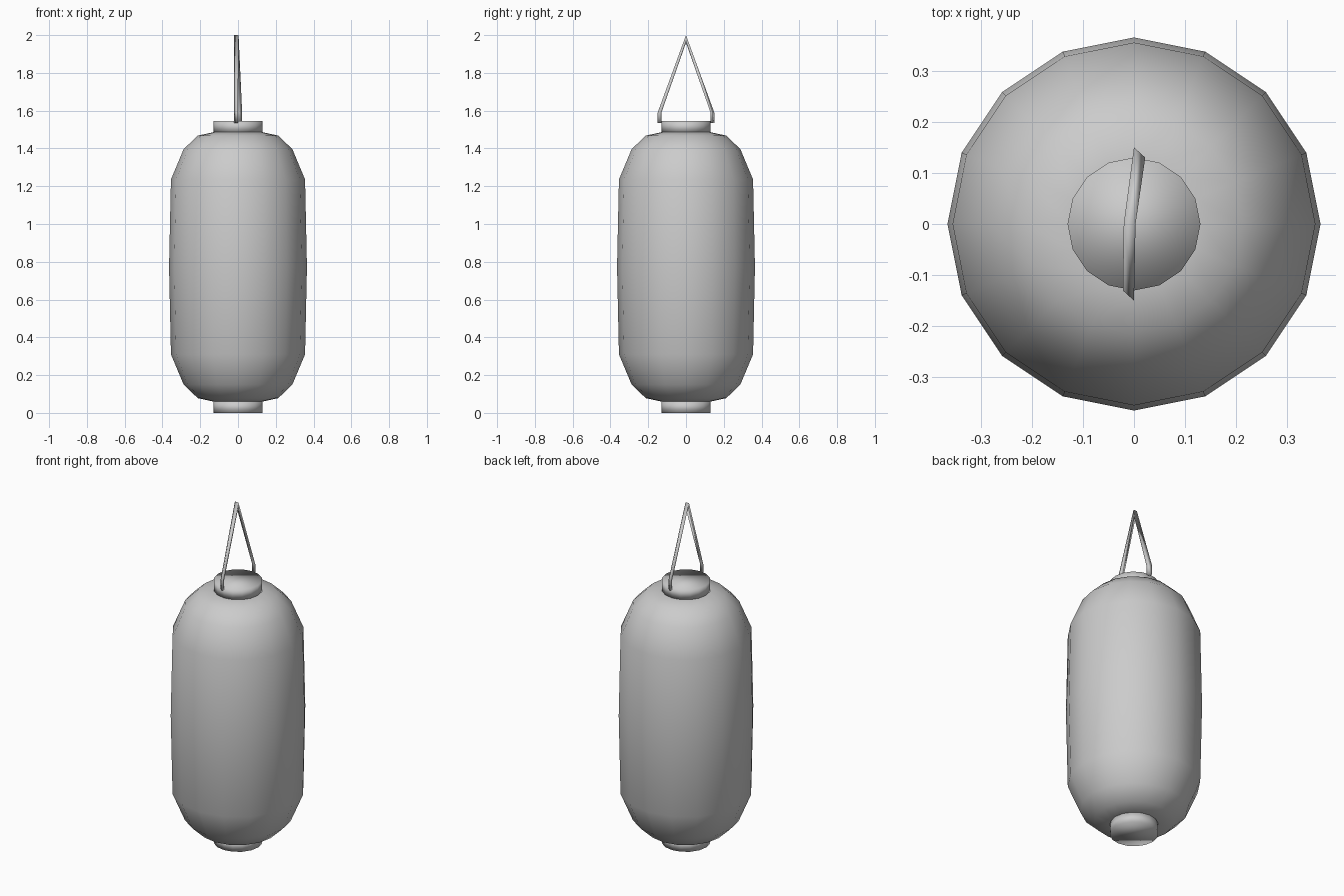
import bpy, bmesh
from math import cos, sin, pi

if "Cube" in bpy.data.objects:
    bpy.data.objects.remove(bpy.data.objects["Cube"])

SIDES = 16


def finish(name, bm):
    bmesh.ops.recalc_face_normals(bm, faces=bm.faces)
    for f in bm.faces:
        f.smooth = True
    mesh = bpy.data.meshes.new(name)
    bm.to_mesh(mesh)
    bm.free()
    ob = bpy.data.objects.new(name, mesh)
    bpy.context.collection.objects.link(ob)
    return ob


def skin(name, rings):
    """Bridge equal-sized rings of points and close both ends."""
    bm = bmesh.new()
    loops = [[bm.verts.new(p) for p in ring] for ring in rings]
    n = len(loops[0])
    for a, b in zip(loops, loops[1:]):
        for i in range(n):
            j = (i + 1) % n
            bm.faces.new((a[i], a[j], b[j], b[i]))
    bm.faces.new(loops[0])
    bm.faces.new(loops[-1])
    return finish(name, bm)


def lathe(name, profile):
    return skin(name, [[(r * cos(2 * pi * i / SIDES), r * sin(2 * pi * i / SIDES), z)
                        for i in range(SIDES)] for r, z in profile])


# Paper body: half profile mirrored about the middle
MID = 0.773
lower = [(0.13, 0.06), (0.213, 0.078), (0.288, 0.15), (0.355, 0.31)]
upper = [(r, 2 * MID - z) for r, z in reversed(lower)]
lathe("lantern_body", lower + [(0.365, MID)] + upper)

# End collars
lathe("bottom_collar", [(0.13, 0.0), (0.13, 0.062)])
lathe("top_collar", [(0.13, 1.484), (0.13, 1.545)])

# Hanging handle: three-sided strip bent over a peak
front = [(0, -0.15), (-0.022, -0.13), (0, -0.13)]
back = [(0.022, 0.13), (0, 0.15), (0, 0.13)]
peak = [(0.003, 0, 2.0), (-0.02, 0, 2.0), (0, 0, 1.96)]


def leg_ring(points, z):
    return [(x, y, z) for x, y in points]


skin("hanging_handle", [leg_ring(front, 1.535), leg_ring(front, 1.59), peak,
                        leg_ring(back, 1.59), leg_ring(back, 1.535)])
